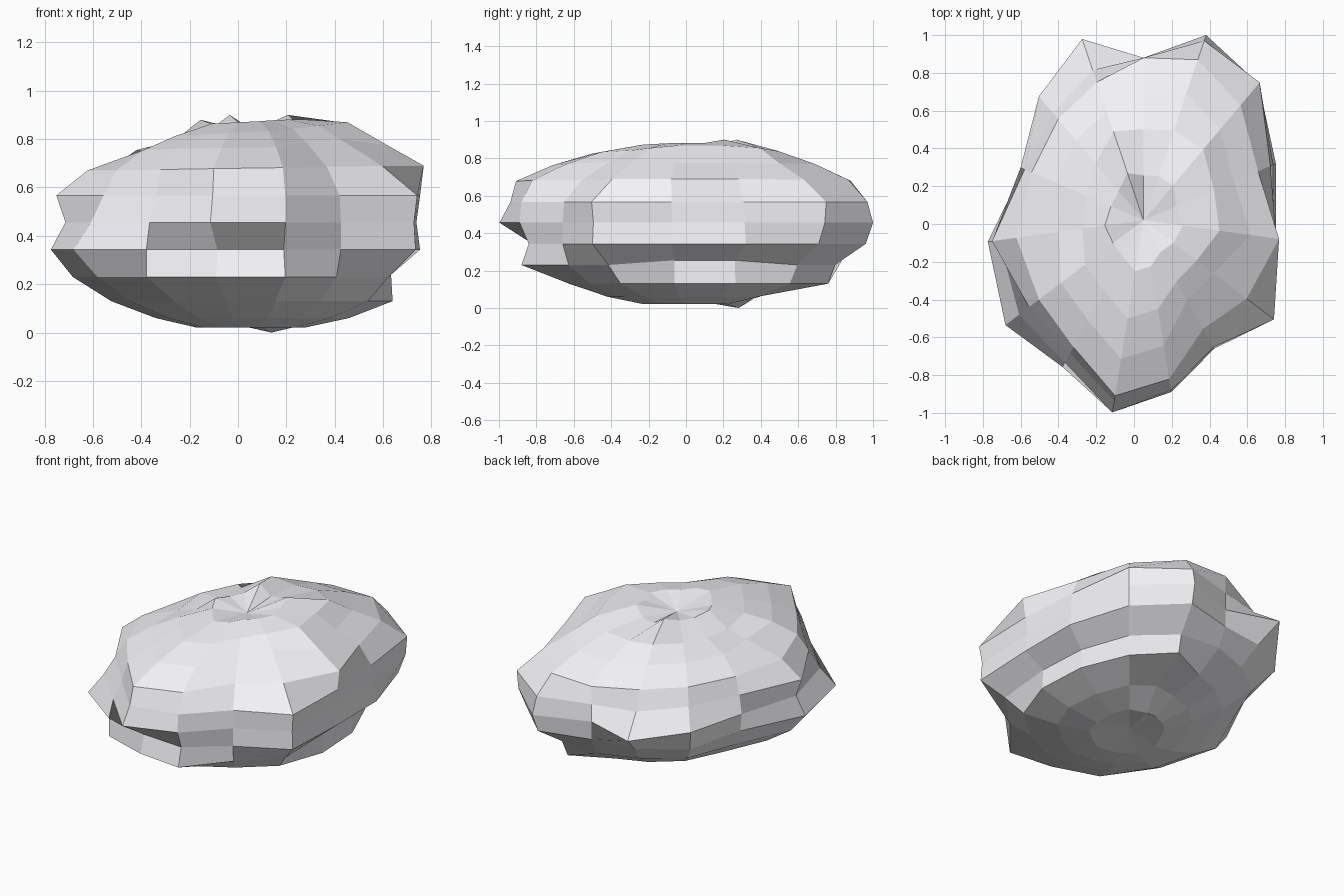
import bpy, bmesh
from math import sin, cos, radians

SEG = 15
CX, CY, SX = 0.05, 0.02, 0.76   # pole position and x squash

# Weathered outlines of the rock wall: radius in 24 degree steps, from -6 degrees
base = [.78, .79, .80, .81, .62, .60, .62, .63, .76, .75, .70, .65, .66, .66, .74]
low = [.77, .78, .86, .85, .80, .78, .82, .80, .97, .96, .96, .89, .92, .80, .87]
belly = [.93, .97, 1.03, 1.03, .86, .90, .97, .88, 1.09, 1.11, .96, .86, .88, .84, 1.04]
waist = [.91, .95, 1.08, 1.073, .86, 1.05, .98, .90, 1.01, 1.0, .93, 1.04, .93, .84, 1.03]
shoulder = [.93, .93, 1.09, 1.04, .86, .87, .85, .87, 1.06, .92, .87, .98, .92, .83, 1.05]
upper = [.95, .84, .91, .93, .86, .80, .80, .82, .89, .84, .83, .95, .86, .71, .83]

# Rings from bottom to top: outline, scale, height, tilt towards +x
rings = [
    (base, .38, .02, 0), (base, .68, .06, 0), (base, 1, .13, 0),
    (low, 1, .23, 0), (belly, 1, .343, 0), (waist, 1, .456, 0),
    (shoulder, 1, .567, 0), (upper, 1, .68, .01), (upper, .79, .765, .01),
    (upper, .56, .83, .02), (upper, .29, .872, .01),
]

# Rock body
bm = bmesh.new()
loops = []
for outline, scale, z, tilt in rings:
    loop = []
    for i, r in enumerate(outline):
        a = radians(24 * i - 6)
        loop.append(bm.verts.new((CX + SX * r * scale * cos(a),
                                  CY + r * scale * sin(a),
                                  z + tilt * cos(a))))
    loops.append(loop)
for lo, hi in zip(loops, loops[1:]):
    for i in range(SEG):
        j = (i + 1) % SEG
        bm.faces.new((lo[i], lo[j], hi[j], hi[i]))

# Slightly sunken poles
bottom = bm.verts.new((CX, CY, .045))
top = bm.verts.new((CX, CY, .83))
for i in range(SEG):
    j = (i + 1) % SEG
    bm.faces.new((bottom, loops[0][j], loops[0][i]))
    bm.faces.new((top, loops[-1][i], loops[-1][j]))

# Chips and knobs: ring, segment, radial factor, height
for k, s, f, z in [(0, 3, .93, 0), (1, 3, .8, .1), (1, 0, 1.02, .06), (1, 4, .95, .085),
                   (8, 8, .84, .75), (9, 8, .86, .785), (9, 7, .92, .795), (9, 6, 1, .81),
                   (9, 0, 1.0, .87), (9, 1, 1.1, .87), (9, 2, 1.1, .855),
                   (8, 14, .86, .80), (8, 13, .93, .785), (9, 14, .92, .855),
                   (9, 5, 1.15, .84), (9, 4, 1, .825), (10, 2, 1.05, .9), (10, 5, 1.18, .9),
                   (10, 4, .95, .845), (10, 3, .95, .86), (10, 8, 1.05, .88),
                   (3, 0, 1, .255), (3, 1, 1, .255)]:
    v = loops[k][s].co
    v.x, v.y, v.z = CX + (v.x - CX) * f, CY + (v.y - CY) * f, z

bmesh.ops.recalc_face_normals(bm, faces=bm.faces)
mesh = bpy.data.meshes.new("rock")
bm.to_mesh(mesh)
bm.free()

# Pale stone
stone = bpy.data.materials.new("pale_stone")
stone.diffuse_color = (.9, .9, .93, 1)
mesh.materials.append(stone)
bpy.context.collection.objects.link(bpy.data.objects.new("rock", mesh))
